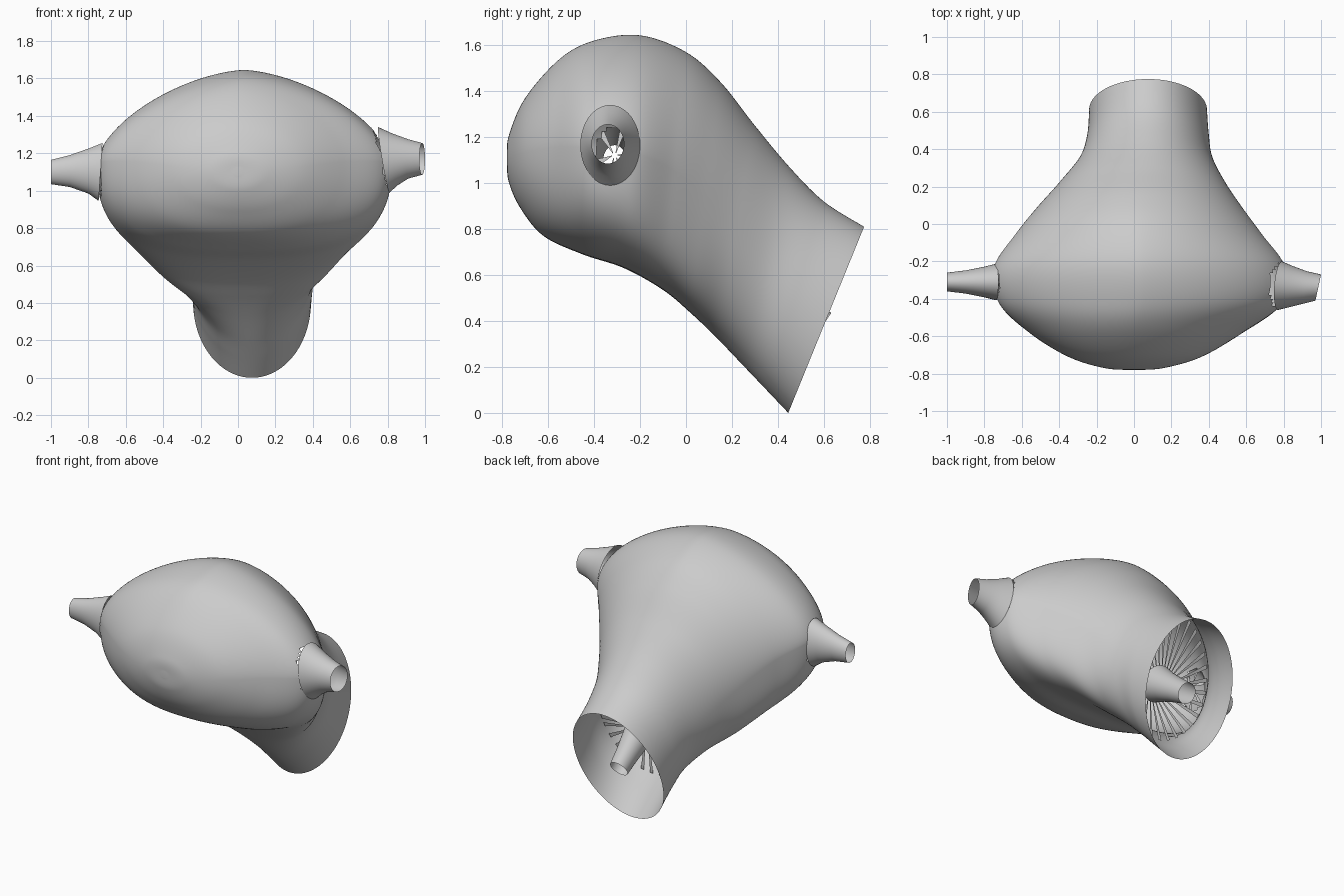
import bpy, bmesh
from math import cos, sin, pi, copysign
from mathutils import Vector

if "Cube" in bpy.data.objects:
    bpy.data.objects.remove(bpy.data.objects["Cube"])

# Body stations: top (y, z), bottom (y, z), left x, right x, upper / lower roundness
STATIONS = [
    (-.78, 1.12, -.78, 1.08, -.02, .02, 2, 2),
    (-.77, 1.21, -.77, 1.00, -.16, .16, 2, 2),
    (-.70, 1.37, -.72, .89, -.35, .36, 1.9, 2.2),
    (-.55, 1.54, -.62, .77, -.55, .57, 1.75, 2.4),
    (-.40, 1.62, -.45, .69, -.72, .79, 1.62, 2.6),
    (-.20, 1.643, -.27, .63, -.75, .81, 1.6, 2.85),
    (0, 1.57, -.10, .535, -.63, .68, 1.7, 3.1),
    (.15, 1.44, .02, .435, -.52, .58, 1.85, 2.9),
    (.30, 1.25, .13, .33, -.40, .49, 2, 2.3),
    (.45, 1.07, .25, .205, -.29, .42, 2, 2),
    (.60, .92, .35, .10, -.25, .40, 2, 2),
    (.775, .81, .445, 0, -.24, .39, 2, 2),
]


def station(t):
    """Catmull-Rom blend of the station values."""
    last = len(STATIONS) - 1
    i = min(int(t), last - 1)
    f = t - i
    a, b, c, d = (STATIONS[max(0, min(last, j))] for j in (i - 1, i, i + 1, i + 2))
    return [.5 * (2 * q + (r - p) * f + (2 * p - 5 * q + 4 * r - s) * f * f
                  + (3 * q - p - 3 * r + s) * f ** 3) for p, q, r, s in zip(a, b, c, d)]


def section(t, count=144, scale=1):
    ty, tz, by, bz, left, right, nu, nl = station(t)
    mid = Vector(((left + right) / 2, (ty + by) / 2, (tz + bz) / 2))
    up = Vector((0, (ty - by) / 2, (tz - bz) / 2))
    half = Vector(((right - left) / 2, 0, 0))
    ring = []
    for k in range(count):
        a = 2 * pi * k / count
        c, s = cos(a), sin(a)
        p = 2 / (nu if s >= 0 else nl)
        ring.append(mid + scale * (half * copysign(abs(c) ** p, c) + up * copysign(abs(s) ** p, s)))
    return ring


def ellipse(center, u, v, count=48):
    center, u, v = Vector(center), Vector(u), Vector(v)
    return [center + u * cos(2 * pi * k / count) + v * sin(2 * pi * k / count) for k in range(count)]


def make_object(name, bm, smooth=True):
    bmesh.ops.recalc_face_normals(bm, faces=bm.faces)
    mesh = bpy.data.meshes.new(name)
    bm.to_mesh(mesh)
    bm.free()
    for p in mesh.polygons:
        p.use_smooth = smooth
    obj = bpy.data.objects.new(name, mesh)
    bpy.context.collection.objects.link(obj)
    return obj


def loft(rings, cap_start=False):
    bm = bmesh.new()
    rows = [[bm.verts.new(p) for p in r] for r in rings]
    for a, b in zip(rows, rows[1:]):
        for k in range(len(a)):
            j = (k + 1) % len(a)
            bm.faces.new((a[k], a[j], b[j], b[k]))
    if cap_start:
        bm.faces.new(rows[0])
    return bm


def blades(name, inner, outer, keep):
    """Thin separate wedges fanning from an inner ring to an outer ring."""
    bm = bmesh.new()
    for k in range(len(inner)):
        if keep(k):
            j = (k + 1) % len(inner)
            bm.faces.new([bm.verts.new(p) for p in (inner[k], inner[j], outer[j], outer[k])])
    make_object(name, bm, False)


# Side sleeves: x, centre y, centre z, half depth, half height, slant in y, slant in z
SLEEVES = {
    "left_sleeve": [(-.735, -.31, 1.10, .098, .155, 0, .01), (-.80, -.31, 1.105, .082, .12, 0, 0),
                    (-.90, -.31, 1.105, .062, .085, 0, 0), (-1, -.31, 1.10, .05, .065, 0, 0)],
    "right_sleeve": [(.78, -.33, 1.165, .13, .175, .01, -.03), (.84, -.335, 1.168, .11, .138, .01, -.015),
                     (.91, -.34, 1.17, .088, .105, .012, 0), (.985, -.34, 1.17, .07, .085, .015, 0)],
}

# Body shell, open at the neck and inside the two sleeve joints
bm = loft([section(i / 10) for i in range(10 * (len(STATIONS) - 1) + 1)], True)
for rows in SLEEVES.values():
    x, y, z, d, h = rows[0][:5]
    hole = []
    for f in bm.faces:
        c = f.calc_center_median()
        if c.x * x > .3 and ((c.y - y) / d) ** 2 + ((c.z - z) / h) ** 2 < .85:
            hole.append(f)
    bmesh.ops.delete(bm, geom=hole, context='FACES')
# trim the left and right bulge so it ends at the sleeves
for x, sign in ((-.75, -1), (.82, 1)):
    for v in bm.verts:
        if v.co.x * sign > x * sign:
            v.co.x = x
make_object("body_shell", bm)

for name, rows in SLEEVES.items():
    make_object(name, loft([ellipse((x, y, z), (s, d, 0), (t, 0, h)) for x, y, z, d, h, s, t in rows]))

# Inner tube running out through the neck
start, end = Vector((.09, .33, .56)), Vector((.08, .595, .38))
axis = (end - start).normalized()
side = Vector((1, 0, 0))
up = side.cross(axis)
tube = [ellipse(start.lerp(end, f), side * r, up * r * 1.1)
        for f, r in ((0, .105), (.3, .085), (.65, .07), (1, .06))]
make_object("neck_tube", loft(tube))

# Radial blades between the tube and the neck wall
n = 96
inner = ellipse(start, side * .105, up * .115, n)
blades("neck_blades", inner, section(9, n, .96), lambda k: k % 3 == 0 or k < 6 or k > 91)

# A few blades behind the left sleeve
blades("sleeve_blades", ellipse((-.72, -.31, 1.12), (0, .012, 0), (0, 0, .012), 24),
       ellipse((-.735, -.31, 1.10), (0, .095, 0), (0, 0, .15), 24), lambda k: k % 4 == 0)
